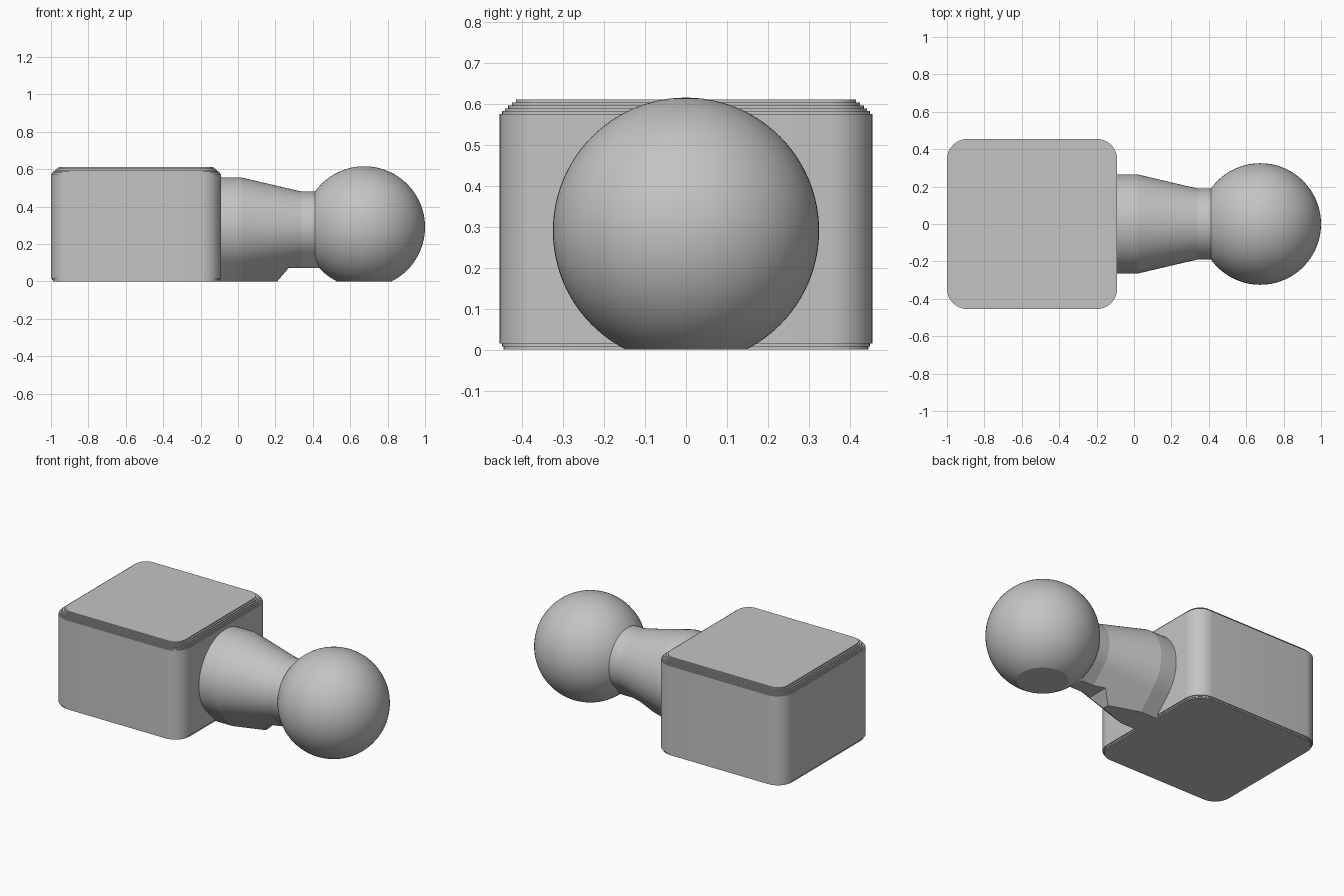
import bpy, bmesh
from math import sin, cos, pi, radians, sqrt

cube = bpy.data.objects.get("Cube")
if cube:
    bpy.data.objects.remove(cube, do_unlink=True)

grey = bpy.data.materials.new("plain grey")
grey.use_nodes = True
GREY = (0.55, 0.55, 0.55, 1)
grey.diffuse_color = GREY
grey.node_tree.nodes["Principled BSDF"].inputs["Base Color"].default_value = GREY

AXIS_Z = 0.29


def finish(bm, name):
    """Turn the bmesh into an object with smooth curves and sharp edges."""
    bmesh.ops.recalc_face_normals(bm, faces=bm.faces)
    mesh = bpy.data.meshes.new(name)
    bm.to_mesh(mesh)
    bm.free()
    mesh.materials.append(grey)
    obj = bpy.data.objects.new(name, mesh)
    bpy.context.collection.objects.link(obj)
    bpy.ops.object.select_all(action='DESELECT')
    obj.select_set(True)
    bpy.context.view_layer.objects.active = obj
    bpy.ops.object.shade_smooth_by_angle(angle=radians(10))
    return obj


def loft(rings, name):
    """Skin a list of equal-length point rings and cap both ends."""
    bm = bmesh.new()
    loops = [[bm.verts.new(p) for p in ring] for ring in rings]
    n = len(loops[0])
    for a, b in zip(loops, loops[1:]):
        for i in range(n):
            j = (i + 1) % n
            bm.faces.new((a[i], a[j], b[j], b[i]))
    bm.faces.new(loops[0])
    bm.faces.new(loops[-1])
    return finish(bm, name)


# Block: rounded square with stepped top and bottom edges
def rounded_ring(z, inset, cx=-0.545, half=0.455, radius=0.11, steps=12):
    core, r = half - radius, radius - inset
    ring = []
    for k, (sx, sy) in enumerate([(1, 1), (-1, 1), (-1, -1), (1, -1)]):
        for i in range(steps + 1):
            a = pi / 2 * (k + i / steps)
            ring.append((cx + sx * core + r * cos(a), sy * core + r * sin(a), z))
    return ring


levels = [0, 0.007, 0.015, 0.575, 0.582, 0.589, 0.596, 0.603, 0.61]
insets = [0.01, 0.006, 0, 0.006, 0.013, 0.021, 0.03, 0.04]
rings = []
for low, high, inset in zip(levels, levels[1:], insets):
    rings += [rounded_ring(low, inset), rounded_ring(high, inset)]
loft(rings, "block")


# Neck: round on top, sides run down at 45 degrees to a flat underside
def neck_ring(x, radius, floor, steps=54):
    ring = []
    for i in range(steps + 1):
        a = radians(-45 + 270 * i / steps)
        ring.append((x, radius * cos(a), AXIS_Z + radius * sin(a)))
    width = floor - (AXIS_Z - radius * sqrt(2))
    return ring + [(x, -width, floor), (x, width, floor)]


stations = [(-0.12, 0.265, 0), (0.02, 0.265, 0), (0.21, 0.22, 0),
            (0.27, 0.206, 0.07), (0.34, 0.19, 0.07), (0.43, 0.19, 0.07)]
loft([neck_ring(*s) for s in stations], "neck")

# Ball with a flat cut on the ground
bm = bmesh.new()
bmesh.ops.create_uvsphere(bm, u_segments=72, v_segments=48, radius=0.325)
bmesh.ops.translate(bm, verts=bm.verts, vec=(0.675, 0, AXIS_Z))
cut = bmesh.ops.bisect_plane(bm, geom=bm.verts[:] + bm.edges[:] + bm.faces[:],
                             plane_co=(0, 0, 0), plane_no=(0, 0, 1), clear_inner=True)
rim = [e for e in cut["geom_cut"] if isinstance(e, bmesh.types.BMEdge)]
bmesh.ops.contextual_create(bm, geom=rim)
finish(bm, "ball")
